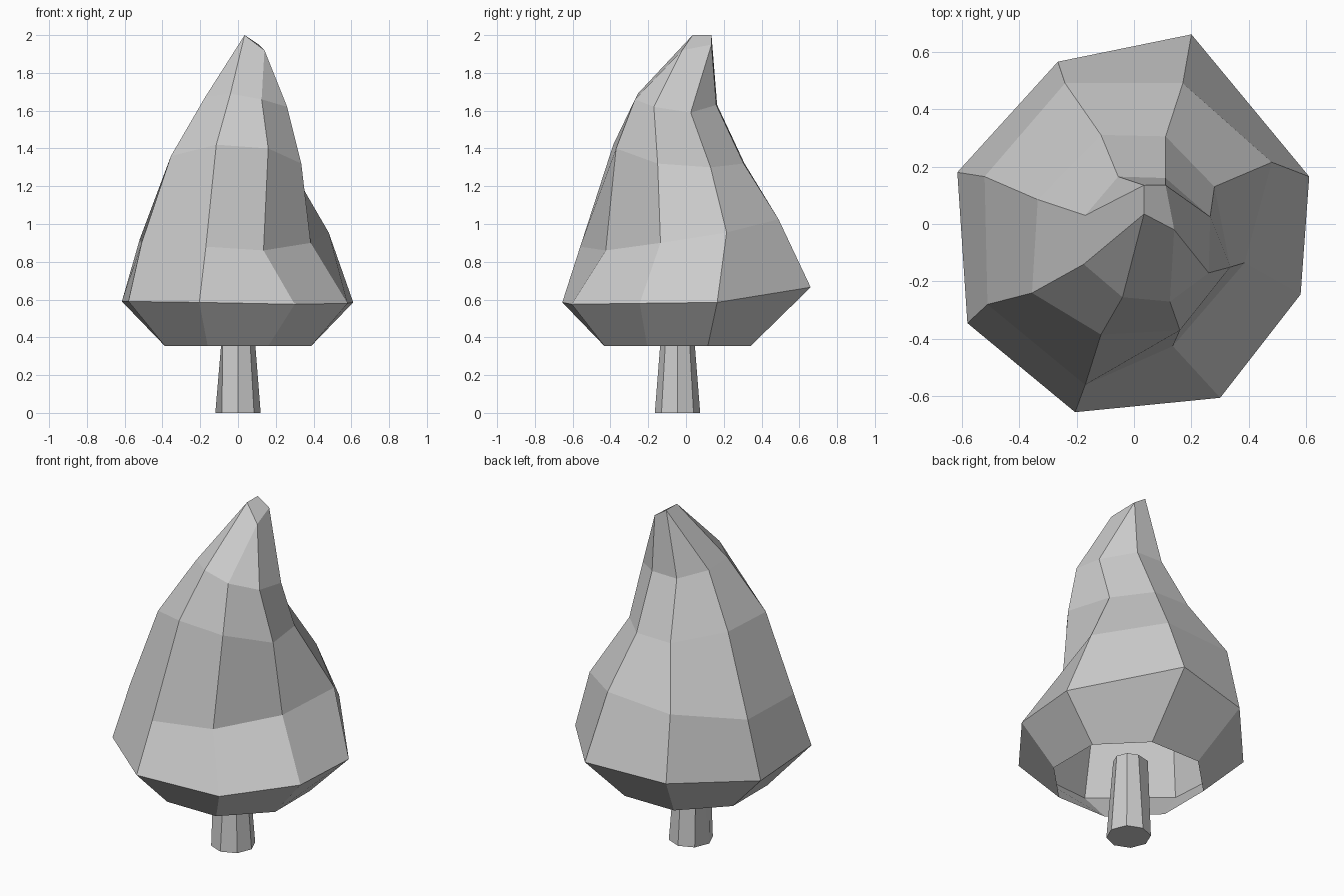
import bpy, bmesh
from math import sin, cos, pi

if "Cube" in bpy.data.objects:
    bpy.data.objects.remove(bpy.data.objects["Cube"])


def octagon(r, z, turn=0.0, cy=-0.045):
    return [(r * cos(turn + i * pi / 4), cy + r * sin(turn + i * pi / 4), z) for i in range(8)]


def loft(name, rings, cap_start, cap_end):
    """Skin 8-point rings into a flat-shaded shell."""
    bm = bmesh.new()
    loops = [[bm.verts.new(p) for p in ring] for ring in rings]
    for lo, hi in zip(loops, loops[1:]):
        for i in range(8):
            j = (i + 1) % 8
            bm.faces.new((lo[i], lo[j], hi[j], hi[i]))
    if cap_start:
        bm.faces.new(loops[0][::-1])
    if cap_end:
        bm.faces.new(loops[-1])
    bmesh.ops.remove_doubles(bm, verts=bm.verts, dist=0.001)
    mesh = bpy.data.meshes.new(name)
    bm.to_mesh(mesh)
    bm.free()
    obj = bpy.data.objects.new(name, mesh)
    bpy.context.collection.objects.link(obj)
    return obj


# Trunk: tapered octagon, its left corner leaning in at the top
top = octagon(0.083, 0.47)
top[4] = (-0.058, -0.045, 0.47)
top[3], top[5] = (-0.08, 0.02, 0.47), (-0.08, -0.11, 0.47)
loft("trunk", [octagon(0.12, 0), top], True, True)

# Foliage: open-bottomed irregular crown, rings run counter-clockwise from the right side
skirt = [(0.61, 0.165, 0.585), (0.2, 0.66, 0.665), (-0.265, 0.565, 0.625), (-0.615, 0.18, 0.59),
         (-0.58, -0.345, 0.59), (-0.205, -0.655, 0.585), (0.3, -0.605, 0.575), (0.58, -0.245, 0.58)]
lower = [(0.48, 0.215, 0.955), (0.17, 0.49, 1.025), (-0.24, 0.49, 1.0), (-0.52, 0.165, 0.92),
         (-0.51, -0.28, 0.9), (-0.17, -0.56, 0.88), (0.135, -0.425, 0.86), (0.385, -0.135, 0.9)]
middle = [(0.28, 0.13, 1.3), (0.11, 0.305, 1.32), (-0.115, 0.31, 1.32), (-0.335, 0.085, 1.36),
          (-0.355, -0.24, 1.36), (-0.115, -0.385, 1.42), (0.16, -0.37, 1.4), (0.335, -0.15, 1.32)]
upper = [(0.265, 0.025, 1.59), (0.11, 0.16, 1.63), (-0.055, 0.165, 1.63), (-0.17, 0.03, 1.66),
         (-0.175, -0.14, 1.67), (-0.04, -0.255, 1.69), (0.125, -0.27, 1.66), (0.26, -0.17, 1.62)]
# Tip: the eight columns merge in pairs into four corners
a, b, c, d = (0.11, 0.135, 1.95), (0.035, 0.135, 2.0), (0.035, 0.035, 2.0), (0.14, -0.02, 1.92)
tip = [a, a, b, b, c, c, d, d]


def loft_tip(name, rings, corners):
    obj = loft(name, rings, False, False)
    bm = bmesh.new()
    bm.from_mesh(obj.data)
    bm.verts.ensure_lookup_table()
    last = list(bm.verts)[-8:]
    ends = [bm.verts.new(p) for p in corners]
    for i in range(8):
        j = (i + 1) % 8
        e, f = ends[i // 2], ends[j // 2]
        bm.faces.new((last[i], last[j], e) if e is f else (last[i], last[j], f, e))
    bm.faces.new(ends)
    bm.to_mesh(obj.data)
    bm.free()


loft_tip("foliage", [octagon(0.42, 0.355, pi / 8), skirt, lower, middle, upper], tip[::2])
